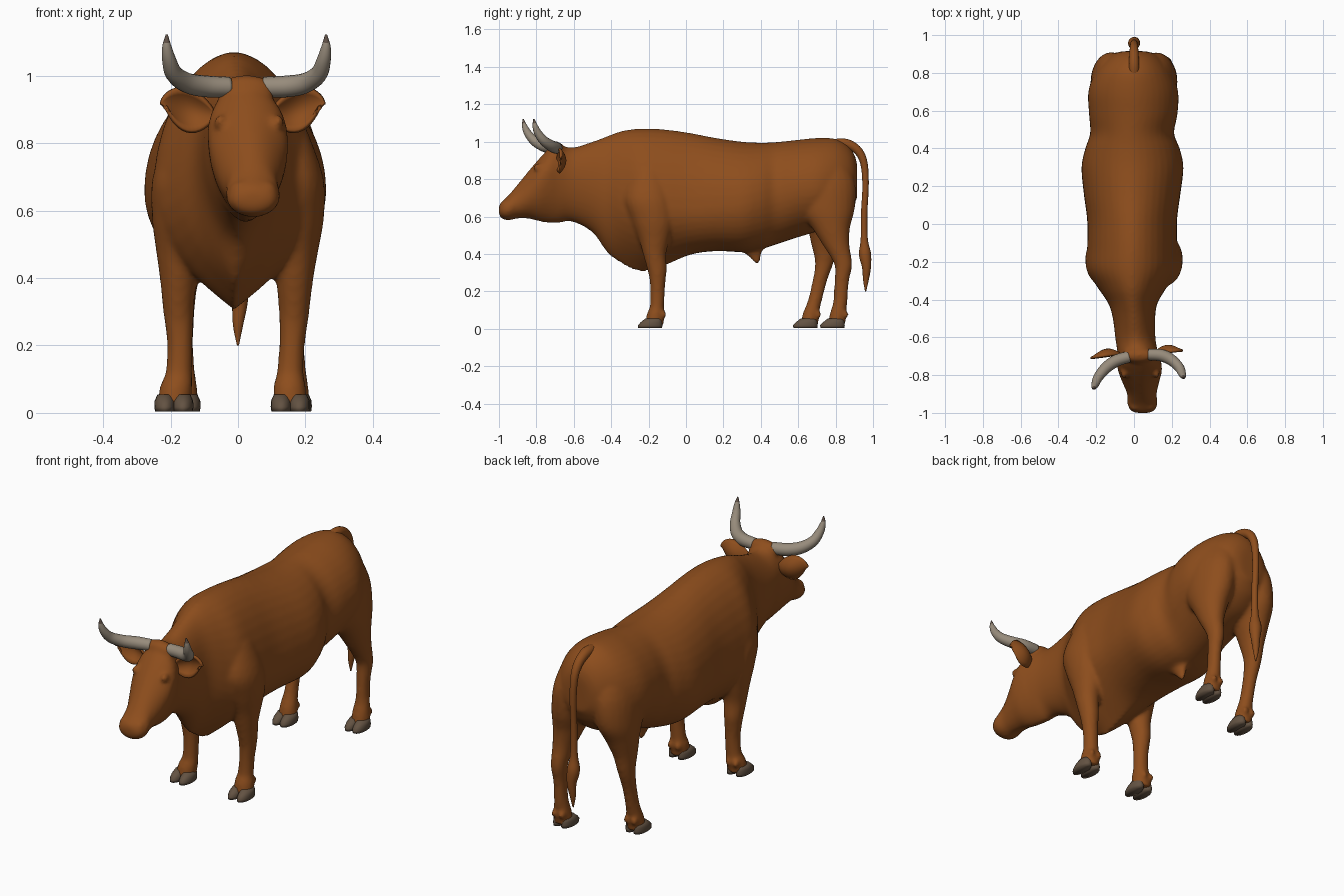
import bpy, bmesh, math
from mathutils import Vector

cube = bpy.data.objects.get("Cube")
if cube:
    bpy.data.objects.remove(cube, do_unlink=True)


def material(name, rgb):
    mat = bpy.data.materials.new(name)
    mat.use_nodes = True
    mat.diffuse_color = (*rgb, 1)
    mat.node_tree.nodes["Principled BSDF"].inputs["Base Color"].default_value = (*rgb, 1)
    return mat


HIDE = material("chestnut hide", (.268, .075, .012))
HORN = material("pale horn", (.31, .26, .2))
TIP = material("dark horn tip", (.12, .085, .065))
HOOF = material("grey hoof", (.125, .085, .055))


def smooth_rows(rows, steps=4):
    """Catmull-Rom interpolation of every column of a table."""
    out = []
    for i in range(len(rows) - 1):
        a, b, c, d = (rows[max(0, min(len(rows) - 1, i + k))] for k in (-1, 0, 1, 2))
        for s in range(steps):
            t = s / steps
            out.append([q + t / 2 * (r - p + t * (2*p - 5*q + 4*r - u + t * (3*(q - r) + u - p)))
                        for p, q, r, u in zip(a, b, c, d)])
    return out + [list(rows[-1])]


def loft(bm, rings):
    """Skin a list of point rings and cap both ends."""
    loops = [[bm.verts.new(p) for p in ring] for ring in rings]
    n = len(loops[0])
    faces = [bm.faces.new((a[i], a[(i + 1) % n], b[(i + 1) % n], b[i]))
             for a, b in zip(loops, loops[1:]) for i in range(n)]
    faces += [bm.faces.new(loops[0]), bm.faces.new(loops[-1])]
    bmesh.ops.recalc_face_normals(bm, faces=faces)


def turn(n):
    return [math.tau * i / n for i in range(n)]


def oval(x, y, z, rx, ry, n=24):
    return [(x + rx * math.cos(t), y + ry * math.sin(t), z) for t in turn(n)]


def tube_rings(rows, n=16):
    """Round rings square to a path of x, y, z, radius, carried along without twist."""
    rows = smooth_rows(rows, 6)
    pts = [Vector(r[:3]) for r in rows]
    side = (pts[1] - pts[0]).orthogonal()
    rings = []
    for i, p in enumerate(pts):
        along = (pts[min(i + 1, len(pts) - 1)] - pts[max(i - 1, 0)]).normalized()
        side = (side - along * side.dot(along)).normalized()
        other = along.cross(side)
        r = max(rows[i][3], .002)
        rings.append([p + side * r * math.cos(t) + other * r * math.sin(t) for t in turn(n)])
    return rings


def ball(bm, at, r, scale=(1, 1, 1)):
    made = bmesh.ops.create_uvsphere(bm, u_segments=16, v_segments=10, radius=r)["verts"]
    bmesh.ops.scale(bm, vec=scale, verts=made)
    bmesh.ops.translate(bm, vec=at, verts=made)


def finish(name, bm, *mats):
    mesh = bpy.data.meshes.new(name)
    bm.to_mesh(mesh)
    bm.free()
    for m in mats:
        mesh.materials.append(m)
    for p in mesh.polygons:
        p.use_smooth = True
    obj = bpy.data.objects.new(name, mesh)
    bpy.context.collection.objects.link(obj)
    return obj


# Trunk, neck and head sections: y, centre x, top, widest height, bottom, half width, keel
HEAD = [(-1.0, .045, .66, .635, .61, .04, 1), (-.985, .045, .68, .635, .59, .066, 1),
        (-.95, .045, .712, .64, .58, .08, 1), (-.9, .042, .772, .67, .59, .078, 1),
        (-.84, .036, .845, .72, .588, .097, 1.2), (-.78, .032, .915, .79, .573, .116, 1.3),
        (-.73, .027, .965, .83, .565, .117, 1.3), (-.68, .02, .985, .82, .565, .108, 1.2),
        (-.61, .008, .968, .79, .573, .106, 1.1)]
TRUNK = [(-.5, 0, 1.0, .76, .515, .112, 1.2), (-.42, -.006, 1.03, .73, .405, .13, 1.5),
         (-.34, -.01, 1.058, .68, .345, .18, 2), (-.24, -.012, 1.07, .65, .305, .236, 2.1),
         (-.12, -.01, 1.066, .64, .335, .238, 1.8), (.02, -.01, 1.047, .64, .395, .238, 1.1),
         (.16, -.01, 1.02, .65, .415, .256, .9), (.3, -.008, 1.0, .66, .41, .27, .9),
         (.4, -.008, .995, .69, .425, .25, .95), (.48, -.01, .998, .71, .45, .222, 1),
         (.58, -.004, 1.008, .74, .483, .234, 1.1), (.7, -.004, 1.02, .75, .52, .238, 1.1),
         (.8, -.004, 1.015, .76, .56, .203, 1), (.87, 0, .975, .77, .62, .15, 1),
         (.905, 0, .92, .78, .68, .1, 1), (.915, 0, .87, .78, .7, .05, 1)]

body = bmesh.new()
rings = []
for y, cx, top, mid, low, w, keel in smooth_rows(HEAD + TRUNK):
    ring = []
    for t in turn(40):
        c, s = math.cos(t), math.sin(t)
        reach = abs(c) ** (1.1 if s > 0 else keel)
        ring.append((cx + w * math.copysign(reach, c), y, mid + s * (top - mid if s > 0 else mid - low)))
    rings.append(ring)
loft(body, rings)

# Legs: height, x, y, half width, half depth, shift of the other leg
FRONT = [(.85, .13, -.2, .07, .09, 0), (.7, .16, -.2, .093, .13, 0), (.58, .17, -.178, .085, .115, 0),
         (.48, .17, -.17, .068, .083, .005), (.4, .168, -.168, .056, .062, .008),
         (.32, .167, -.155, .047, .053, .01), (.27, .165, -.152, .043, .044, .01),
         (.2, .16, -.152, .038, .039, .012), (.12, .155, -.155, .04, .038, .02),
         (.08, .153, -.163, .048, .046, .03), (.02, .155, -.17, .05, .05, .035)]
HIND = [(.92, .085, .74, .08, .11, 0), (.78, .112, .735, .106, .17, 0), (.64, .13, .752, .1, .15, 0),
        (.54, .146, .775, .078, .102, .025), (.45, .158, .802, .056, .072, .06),
        (.38, .163, .83, .044, .055, .088), (.33, .165, .842, .039, .046, .107),
        (.25, .165, .832, .033, .039, .118), (.15, .165, .826, .034, .038, .137),
        (.08, .165, .812, .044, .043, .145), (.02, .165, .805, .046, .048, .145)]

hooves = bmesh.new()
for table in (FRONT, HIND):
    is_front = table is FRONT
    spread = .027 if is_front else .023
    for side in (1, -1):
        rings = []
        for z, x, y, rx, ry, shift in smooth_rows(table):
            d = shift if side < 0 else 0
            px = side * (x + d if is_front else x)
            py = y if is_front else y - d
            rings.append(oval(px, py, z, rx, ry))
        loft(body, rings)
        # Cloven hoof and dewclaws under this leg
        for claw in (-1, 1):
            hx = px + claw * spread
            loft(hooves, [oval(hx, py + dy, z, rx, ry, 16) for z, dy, rx, ry in
                          ((.004, -.022, .029, .064), (.018, -.022, .031, .066),
                           (.036, -.015, .03, .056), (.054, -.006, .022, .042))])
            ball(body, (px + claw * .022, py + .048, .075), .017, (1, 1, 1.2))
finish("hooves", hooves, HOOF)

# Eyelids, nostril rims, poll and sheath blended into the hide
for side in (1, -1):
    ball(body, (.033 + side * .085, -.79, .86), .027, (.7, 1, .9))
    ball(body, (.045 + side * .042, -.968, .662), .027, (1, .8, .9))
ball(body, (.024, -.695, .957), .05, (1.75, .85, .9))
loft(body, [oval(0, y, z, rx, ry) for z, y, rx, ry in
            ((.48, .33, .045, .1), (.42, .35, .03, .06), (.38, .37, .018, .028), (.345, .382, .009, .012))])
bull = finish("body", body, HIDE)
remesh = bull.modifiers.new("blend", 'REMESH')
remesh.mode = 'VOXEL'
remesh.voxel_size = .011
remesh.use_smooth_shade = True
soften = bull.modifiers.new("soften", 'SMOOTH')
soften.factor = .5
soften.iterations = 6

# Tail with a tuft
tail = bmesh.new()
loft(tail, tube_rings([(0, .74, .97, .03), (0, .83, .99, .028), (0, .89, .975, .025), (0, .932, .935, .022),
                       (0, .954, .87, .019), (0, .96, .76, .017), (0, .953, .62, .017),
                       (0, .953, .48, .019), (0, .957, .4, .032), (.005, .965, .33, .024),
                       (0, .962, .26, .015), (0, .96, .2, .003)]))
finish("tail", tail, HIDE)

# Horns and ears, mirrored about the slightly turned head
for side, label in ((1, "left"), (-1, "right")):
    horn = bmesh.new()
    path = [(.05, -.697, .966, .03), (.12, -.71, .968, .032), (.175, -.742, .978, .03),
            (.214, -.785, 1.005, .026), (.229, -.818, 1.045, .021), (.236, -.835, 1.085, .014),
            (.236, -.842, 1.122, .003)]
    loft(horn, tube_rings([(.025 + side * x, y + side * x * .12, z, r) for x, y, z, r in path]))
    for f in horn.faces:
        f.material_index = int(f.calc_center_median().z > 1.1)
    finish(label + "_horn", horn, HORN, TIP)

    # Cupped rounded ear opening forward
    ear = bmesh.new()
    grid = []
    for i in range(17):
        u = (1 - math.cos(math.pi * i / 16)) / 2
        width = .006 + .058 * math.sin(math.pi * u ** 1.15) ** .6
        row = []
        for j in range(9):
            v = j / 4 - 1
            row.append(ear.verts.new((.014 + side * (.085 + .148 * u + .012 * v * u),
                                      -.69 + side * .02 * u + .034 * (1 - v * v) * math.sin(math.pi * u),
                                      .885 + .024 * u + width * v)))
        grid.append(row)
    for a, b in zip(grid, grid[1:]):
        for j in range(8):
            ear.faces.new((a[j], a[j + 1], b[j + 1], b[j]))
    bmesh.ops.recalc_face_normals(ear, faces=ear.faces)
    shell = finish(label + "_ear", ear, HIDE).modifiers.new("thickness", 'SOLIDIFY')
    shell.thickness = .012
    shell.offset = 0
